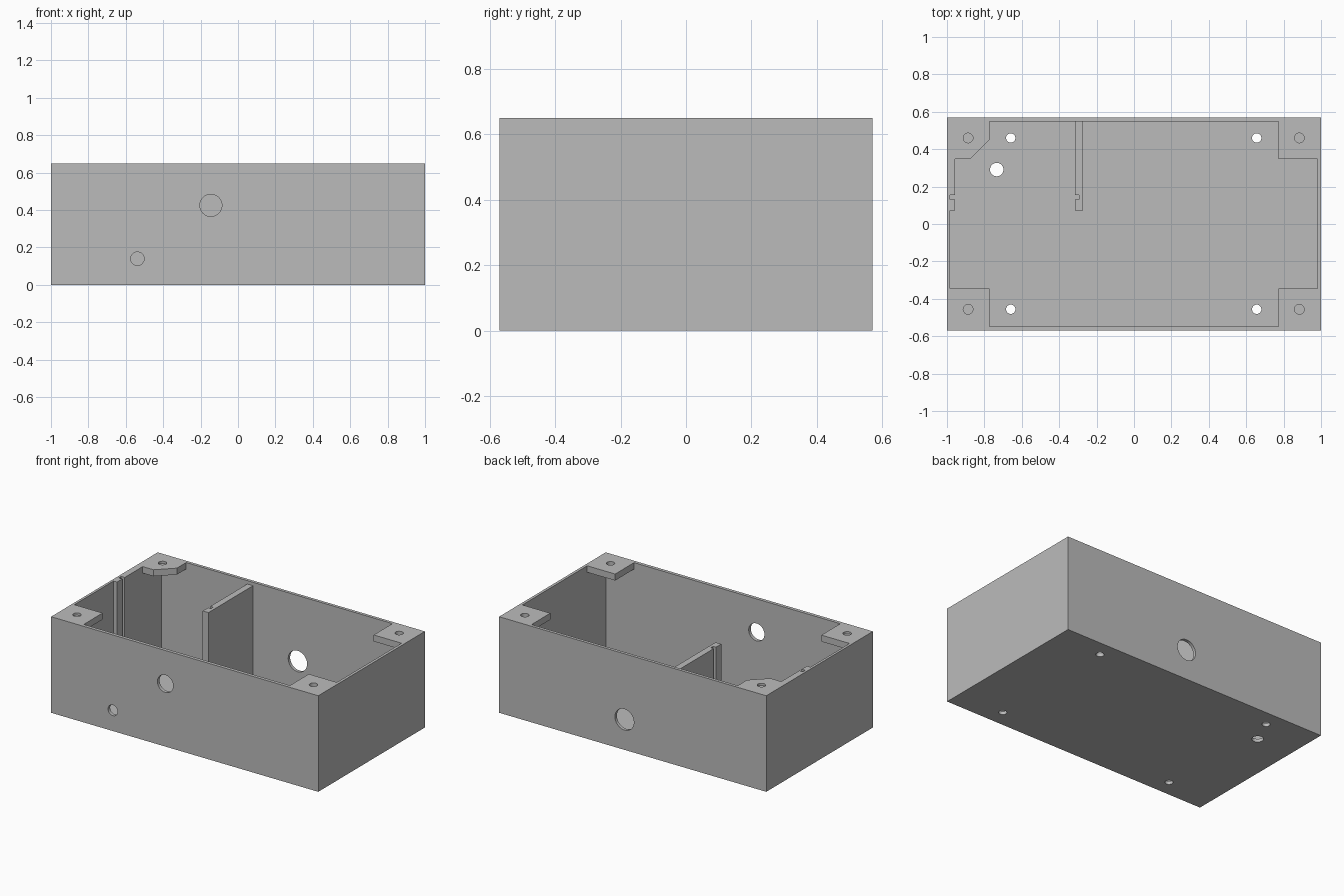
import bpy, bmesh, math
from mathutils import Matrix

if "Cube" in bpy.data.objects:
    bpy.data.objects.remove(bpy.data.objects["Cube"])

H = 0.65          # case height
FLOOR = 0.022     # floor thickness
TAB_Z = 0.606     # underside of the corner tabs
X0, X1, Y0, Y1 = -0.983, 0.981, -0.547, 0.549   # inner wall faces
RAIL = -0.957     # face of the slotted rail on the left wall

grey = bpy.data.materials.new("mid grey")
grey.diffuse_color = (0.5, 0.5, 0.5, 1)
grey.use_nodes = True
grey.node_tree.nodes["Principled BSDF"].inputs["Base Color"].default_value = grey.diffuse_color


def finish(name, bm):
    bmesh.ops.recalc_face_normals(bm, faces=bm.faces)
    me = bpy.data.meshes.new(name)
    bm.to_mesh(me)
    bm.free()
    me.materials.append(grey)
    ob = bpy.data.objects.new(name, me)
    bpy.context.collection.objects.link(ob)
    return ob


def prism(name, points, z0, z1):
    """Extrude a plan outline from z0 to z1."""
    bm = bmesh.new()
    face = bm.faces.new([bm.verts.new((x, y, z0)) for x, y in points])
    ext = bmesh.ops.extrude_face_region(bm, geom=[face])
    verts = [v for v in ext["geom"] if isinstance(v, bmesh.types.BMVert)]
    bmesh.ops.translate(bm, verts=verts, vec=(0, 0, z1 - z0))
    return finish(name, bm)


def drill(name, centre, r, depth, axis="Z"):
    """Cylinder centred on a point, along z or y."""
    bm = bmesh.new()
    m = Matrix.Translation(centre)
    if axis == "Y":
        m = m @ Matrix.Rotation(math.pi / 2, 4, "X")
    bmesh.ops.create_cone(bm, cap_ends=True, segments=32, radius1=r,
                          radius2=r, depth=depth, matrix=m)
    return finish(name, bm)


def cut(ob, cutter):
    mod = ob.modifiers.new("cut", "BOOLEAN")
    mod.operation = "DIFFERENCE"
    mod.solver = "EXACT"
    mod.object = cutter
    cutter.hide_render = True
    bpy.context.view_layer.objects.active = ob
    bpy.ops.object.modifier_apply(modifier=mod.name)
    bpy.data.objects.remove(cutter)


# Outer block
case = prism("case", [(-1, -0.57), (1, -0.57), (1, 0.57), (-1, 0.57)], 0, H)

# Slotted rail on the left wall, as part of the cavity outline
slot = [(RAIL, 0.155), (X0, 0.155), (X0, 0.13), (RAIL, 0.13),
        (RAIL, 0.073), (X0, 0.073)]

# Main cavity below the tabs
cut(case, prism("main_cavity",
                [(X0, Y0), (X1, Y0), (X1, Y1), (RAIL, Y1)] + slot,
                FLOOR, TAB_Z))

# Top opening, leaving a tab in each corner (back left one chamfered)
TX, TY = 0.772, 0.345
cut(case, prism("top_opening",
                [(X0, -TY), (-TX, -TY), (-TX, Y0), (TX, Y0), (TX, -TY),
                 (X1, -TY), (X1, TY + 0.003), (TX, TY + 0.003), (TX, Y1),
                 (-TX, Y1), (-TX, 0.45), (-0.876, TY + 0.003),
                 (RAIL, TY + 0.003)] + slot,
                TAB_Z - 0.01, H + 0.05))

# Screw holes in the tabs (shallow on the left) and through the floor
for sy in (-1, 1):
    y = 0.458 * sy + 0.002
    cut(case, drill("tab_hole", (-0.887, y, H), 0.026, 0.03))
    cut(case, drill("tab_hole", (0.884, y, H), 0.026, 0.15))
    for x in (-0.659, 0.656):
        cut(case, drill("floor_hole", (x, y, 0), 0.025, 0.1))
cut(case, drill("floor_cable_hole", (-0.734, 0.291, 0), 0.036, 0.1))

# Round holes in the front and back walls
cut(case, drill("front_hole", (-0.145, -0.57, 0.425), 0.059, 0.12, "Y"))
cut(case, drill("front_small_hole", (-0.538, -0.57, 0.14), 0.036, 0.12, "Y"))
cut(case, drill("back_hole", (0.062, 0.57, 0.205), 0.071, 0.12, "Y"))

# Inner divider with a vertical slot facing the rail
divider = prism("divider",
                [(-0.315, 0.073), (-0.272, 0.073), (-0.272, Y1 + 0.005),
                 (-0.315, Y1 + 0.005), (-0.315, 0.155), (-0.294, 0.155),
                 (-0.294, 0.13), (-0.315, 0.13)],
                FLOOR - 0.005, 0.627)

# Smooth hole walls, crisp edges
for ob in (case, divider):
    bpy.ops.object.select_all(action="DESELECT")
    ob.select_set(True)
    bpy.context.view_layer.objects.active = ob
    bpy.ops.object.shade_smooth_by_angle(angle=math.radians(30))
